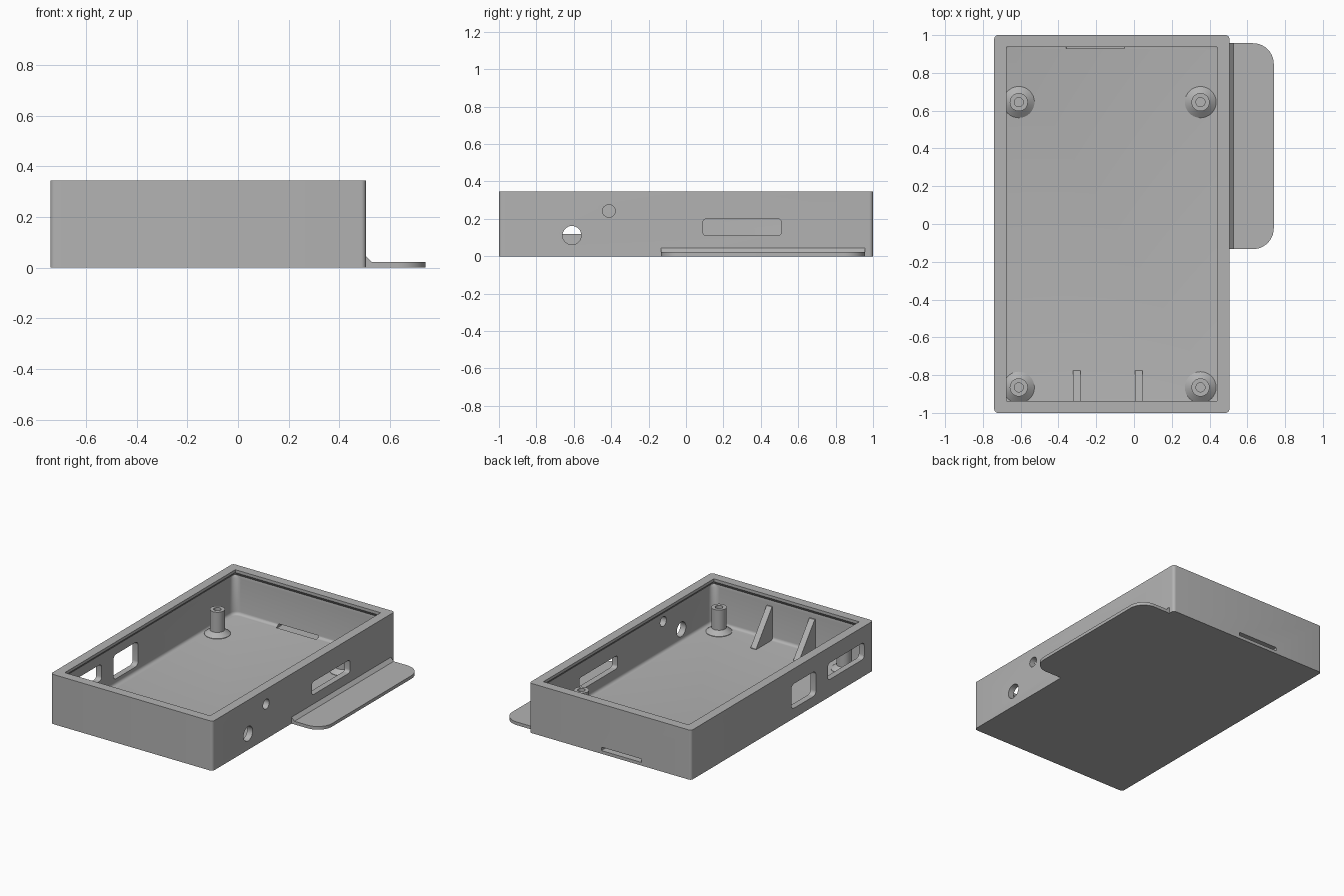
import bpy, bmesh, math
from mathutils import Vector, Matrix

cube = bpy.data.objects.get("Cube")
if cube:
    bpy.data.objects.remove(cube, do_unlink=True)

grey = bpy.data.materials.new("plastic_grey")
grey.use_nodes = True
COLOUR = (0.45, 0.45, 0.45, 1)
grey.diffuse_color = COLOUR
grey.node_tree.nodes["Principled BSDF"].inputs["Base Color"].default_value = COLOUR

X0, X1, HEIGHT, FLOOR = -0.74, 0.505, 0.345, 0.03


def rounded_rect(u0, u1, v0, v1, radii, steps=6):
    """2D outline; radii run counter-clockwise from the low-u, low-v corner."""
    pts = []
    corners = [(u0, v0, 1, 1), (u1, v0, -1, 1), (u1, v1, -1, -1), (u0, v1, 1, -1)]
    for i, ((u, v, su, sv), r) in enumerate(zip(corners, radii)):
        for k in range(steps + 1):
            a = math.pi + (i + k / steps) * math.pi / 2
            pts.append((u + su * r + r * math.cos(a), v + sv * r + r * math.sin(a)))
    return pts


def loft(name, loops, smooth=True):
    """Closed solid skinned through equal-length 3D loops, capped at both ends."""
    bm = bmesh.new()
    rings = [[bm.verts.new(p) for p in loop] for loop in loops]
    for a, b in zip(rings, rings[1:]):
        for i in range(len(a)):
            j = (i + 1) % len(a)
            bm.faces.new((a[i], a[j], b[j], b[i]))
    bm.faces.new(rings[0][::-1])
    bm.faces.new(rings[-1])
    bmesh.ops.recalc_face_normals(bm, faces=bm.faces)
    mesh = bpy.data.meshes.new(name)
    bm.to_mesh(mesh)
    bm.free()
    obj = bpy.data.objects.new(name, mesh)
    bpy.context.collection.objects.link(obj)
    mesh.materials.append(grey)
    if smooth:
        shade(obj)
    return obj


def shade(obj):
    bpy.ops.object.select_all(action='DESELECT')
    obj.select_set(True)
    bpy.context.view_layer.objects.active = obj
    bpy.ops.object.shade_smooth_by_angle(angle=math.radians(32))


def prism_x(name, outline, xa, xb, smooth=True):
    """Extrude a (y, z) outline along x."""
    return loft(name, [[(x, y, z) for y, z in outline] for x in (xa, xb)], smooth)


def circle(u, v, r, n=32):
    return [(u + r * math.cos(2 * math.pi * k / n), v + r * math.sin(2 * math.pi * k / n))
            for k in range(n)]


# Tray: outer wall, overhanging rim, cavity wall and filleted floor in one skin
def tray_loop(inset, z, r):
    outline = rounded_rect(X0 + inset, X1 - inset, -1 + inset, 1 - inset, [r] * 4)
    return [(x, y, z) for x, y in outline]


RIM, WALL, FILLET = 0.064, 0.042, 0.02
loops = [tray_loop(0, 0, 0.02), tray_loop(0, HEIGHT, 0.02),
         tray_loop(RIM, HEIGHT, 0.001), tray_loop(RIM, 0.325, 0.001),
         tray_loop(WALL, 0.3, 0.02), tray_loop(WALL, 0.28, 0.05)]
for k in range(5):
    a = k / 4 * math.pi / 2
    loops.append(tray_loop(WALL + FILLET * (1 - math.cos(a)),
                           FLOOR + FILLET * (1 - math.sin(a)),
                           0.05 - FILLET * (1 - math.cos(a))))
tray = loft("tray", loops, smooth=False)

# Openings: side ports, round holes and the card slot in the back
right_side, left_side = (X0 - 0.05, X0 + 0.1), (X1 - 0.1, X1 + 0.05)
openings = [
    (rounded_rect(-0.37, -0.10, 0.07, 0.24, [0.03] * 4), right_side),
    (rounded_rect(-0.90, -0.50, 0.12, 0.235, [0.025] * 4), right_side),
    (rounded_rect(0.09, 0.51, 0.11, 0.20, [0.02] * 4), left_side),
    (circle(-0.61, 0.112, 0.05), left_side),
    (circle(-0.412, 0.242, 0.034), left_side),
]
cutters = [prism_x("opening_cutter", o, a, b, False) for o, (a, b) in openings]
slot = rounded_rect(-0.36, -0.05, 0.022, 0.046, [0.004] * 4)
cutters.append(loft("slot_cutter", [[(x, y, z) for x, z in slot] for y in (0.93, 1.05)], False))

for cutter in cutters:
    cutter.hide_render = True
    mod = tray.modifiers.new("opening", 'BOOLEAN')
    mod.operation, mod.solver, mod.object = 'DIFFERENCE', 'EXACT', cutter
bpy.context.view_layer.update()
depsgraph = bpy.context.evaluated_depsgraph_get()
cut_mesh = bpy.data.meshes.new_from_object(tray.evaluated_get(depsgraph))
tray.modifiers.clear()
tray.data = cut_mesh
for cutter in cutters:
    bpy.data.objects.remove(cutter, do_unlink=True)
shade(tray)

# Screw posts with flared feet and pilot holes
profile = [(0.083, FLOOR - 0.005), (0.083, FLOOR + 0.003), (0.048, 0.06),
           (0.048, 0.2), (0.024, 0.2), (0.024, 0.07)]
for side, x in (("right", -0.61), ("left", 0.352)):
    for end, y in (("front", -0.865), ("back", 0.645)):
        loft(f"{end}_{side}_post",
             [[(px, py, z) for px, py in circle(x, y, r)] for r, z in profile])

# Triangular ribs bracing the front wall
for name, x in (("right_rib", -0.303), ("left_rib", 0.025)):
    prism_x(name, [(-0.965, FLOOR - 0.005), (-0.775, FLOOR - 0.005),
                   (-0.775, FLOOR + 0.004), (-0.95, 0.26), (-0.965, 0.26)],
            x - 0.021, x + 0.021, False)

# Mounting flange with rounded outer corners and a chamfer strip at the wall
Y0, Y1 = -0.133, 0.957
flange = rounded_rect(X1 - 0.02, 0.74, Y0, Y1, [0.001, 0.11, 0.11, 0.001], 10)
loft("flange", [[(x, y, z) for x, y in flange] for z in (0, 0.022)])
strip = [(X1 - 0.01, 0.01), (X1 + 0.022, 0.01), (X1 + 0.022, 0.022),
         (X1, 0.045), (X1 - 0.01, 0.045)]
loft("flange_chamfer", [[(x, y, z) for x, z in strip] for y in (Y0, Y1)], False)
